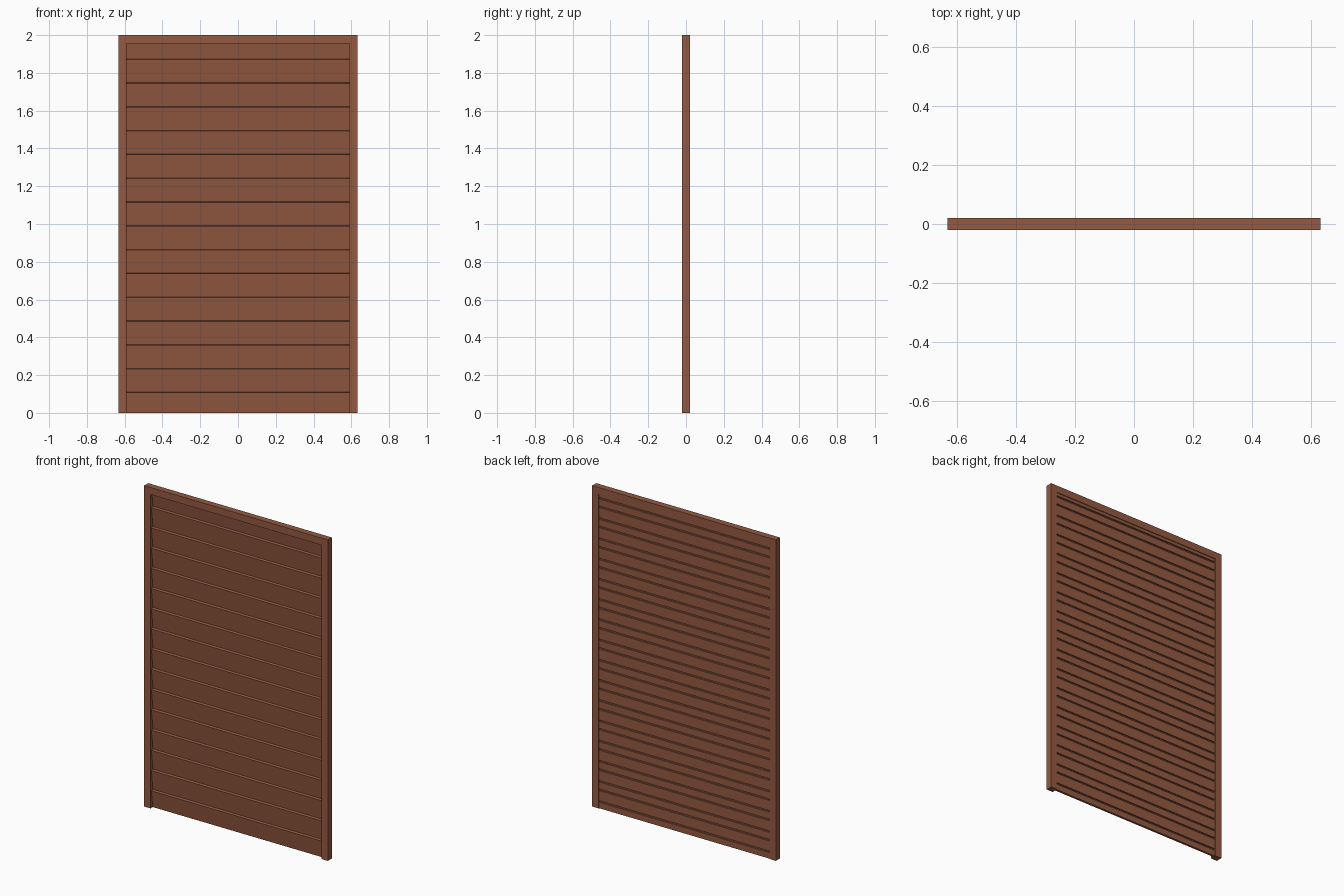
import bpy, bmesh

if "Cube" in bpy.data.objects:
    bpy.data.objects.remove(bpy.data.objects["Cube"])

# One reddish-brown wood colour
wood = bpy.data.materials.new("brown_wood")
wood.diffuse_color = (0.296, 0.102, 0.054, 1)
wood.use_nodes = True
wood.node_tree.nodes["Principled BSDF"].inputs["Base Color"].default_value = wood.diffuse_color

W, H, D = 0.633, 2.0, 0.02      # half width, height, half depth
POST, RAIL = 0.044, 0.044       # post width, rail height
PITCH, FIRST = 0.126, 0.11      # board spacing and first joint height


def finish(name, bm):
    bmesh.ops.recalc_face_normals(bm, faces=bm.faces)
    me = bpy.data.meshes.new(name)
    bm.to_mesh(me)
    bm.free()
    ob = bpy.data.objects.new(name, me)
    me.materials.append(wood)
    bpy.context.collection.objects.link(ob)
    return ob


def box(name, x0, x1, y0, y1, z0, z1):
    bm = bmesh.new()
    bmesh.ops.create_cube(bm, size=1)
    for v in bm.verts:
        v.co.x = x1 if v.co.x > 0 else x0
        v.co.y = y1 if v.co.y > 0 else y0
        v.co.z = z1 if v.co.z > 0 else z0
    return finish(name, bm)


# Frame: two posts below a top rail
box("left_post", -W, -W + POST, -D, D, 0, H - RAIL)
box("right_post", W - POST, W, -D, D, 0, H - RAIL)
box("top_rail", -W, W, -D, D, H - RAIL, H)


def extrude_profile(name, profile, x0, x1):
    """Extrude a closed (y, z) outline along x."""
    bm = bmesh.new()
    face = bm.faces.new([bm.verts.new((x0, y, z)) for y, z in profile])
    out = bmesh.ops.extrude_face_region(bm, geom=[face])
    for g in out["geom"]:
        if isinstance(g, bmesh.types.BMVert):
            g.co.x = x1
    return finish(name, bm)


# Lapped boards: leaning front face with a top ledge, two grooves in the back
FRONT_TOP, FRONT_LOW = -0.012, 0.004
BACK, GROOVE, GH = 0.016, 0.008, 0.010


def front_y(z, top):
    return FRONT_TOP + (FRONT_LOW - FRONT_TOP) * (top - z) / PITCH


for i in range(16):
    top = FIRST + i * PITCH
    z0, z1 = max(0, top - PITCH), min(top, H - RAIL)
    lip = 0.003 if z1 == top else 0
    prof = [(front_y(z0, top), z0), (front_y(z1, top), z1 - lip),
            (FRONT_LOW, z1), (BACK, z1)]
    # Groove below mid-height and groove at the board's foot
    mid = top - PITCH / 2
    if z0 + GH < mid < z1:
        prof += [(BACK, mid), (GROOVE, mid), (GROOVE, mid - GH), (BACK, mid - GH)]
    prof += [(BACK, z0 + GH), (GROOVE, z0 + GH), (GROOVE, z0)] if i else [(BACK, z0)]
    extrude_profile(f"board_{i + 1}", prof, -W + POST, W - POST)
